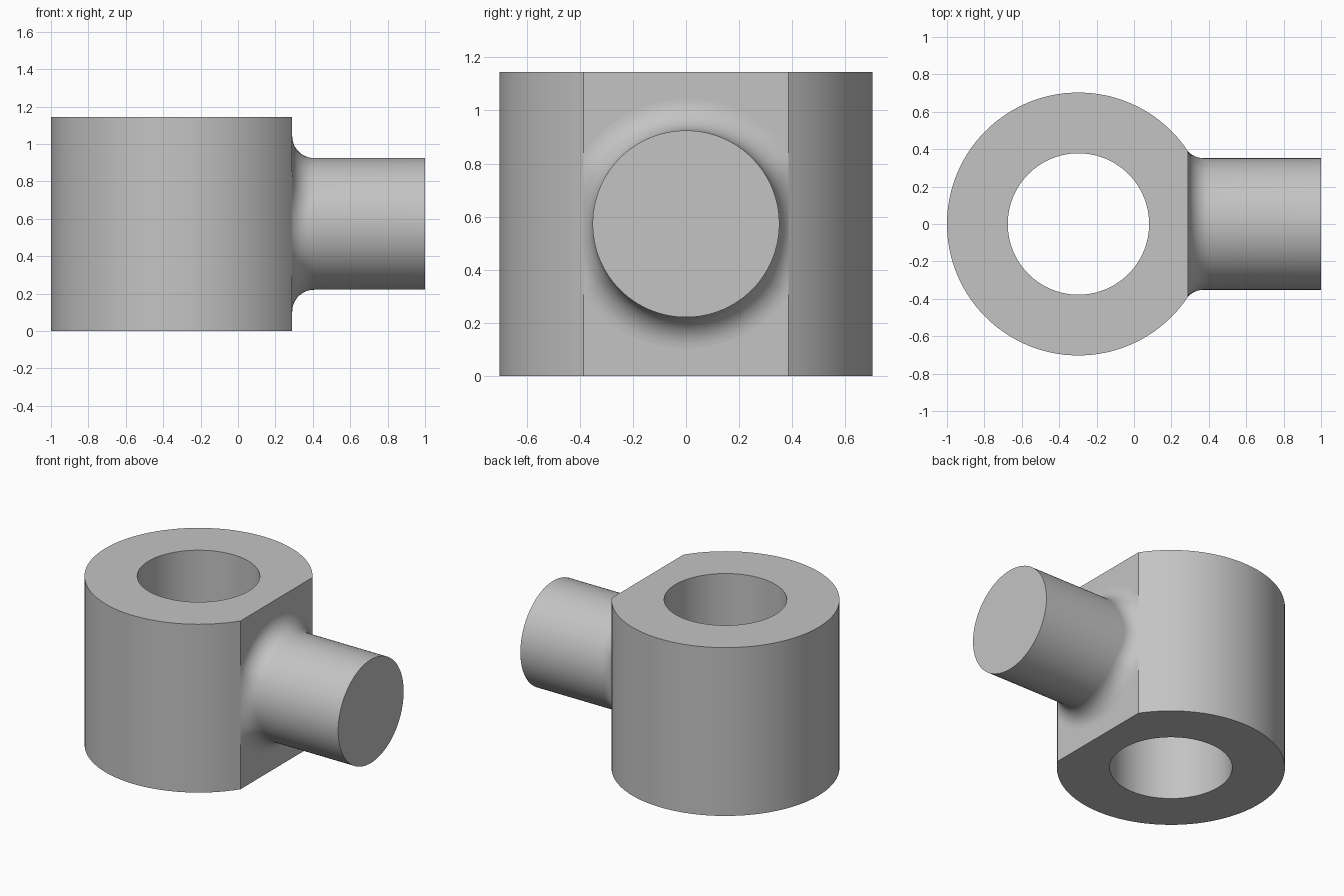
import bpy
import bmesh
from math import sin, cos, pi, acos, sqrt, radians

if "Cube" in bpy.data.objects:
    bpy.data.objects.remove(bpy.data.objects["Cube"], do_unlink=True)

CENTRE, OUTER, BORE, HEIGHT = -0.297, 0.703, 0.378, 1.145
FLAT_X = 0.29                            # plane of the flat
FLAT_D = FLAT_X - CENTRE                 # distance from the bore axis
HALF = sqrt(OUTER ** 2 - FLAT_D ** 2)    # half width of the flat
SHAFT_R, FILLET, MID = 0.352, 0.117, HEIGHT / 2
SKIRT = SHAFT_R + FILLET                 # full radius of the fillet foot

metal = bpy.data.materials.new("light_grey")
metal.use_nodes = True
GREY = (0.55, 0.55, 0.55, 1)
metal.diffuse_color = GREY
metal.node_tree.nodes["Principled BSDF"].inputs["Base Color"].default_value = GREY


def finish(bm, name):
    bmesh.ops.remove_doubles(bm, verts=bm.verts, dist=1e-5)
    bmesh.ops.recalc_face_normals(bm, faces=bm.faces)
    mesh = bpy.data.meshes.new(name)
    bm.to_mesh(mesh)
    bm.free()
    mesh.materials.append(metal)
    obj = bpy.data.objects.new(name, mesh)
    bpy.context.collection.objects.link(obj)
    bpy.ops.object.select_all(action="DESELECT")
    obj.select_set(True)
    bpy.context.view_layer.objects.active = obj
    bpy.ops.object.shade_smooth_by_angle(angle=radians(25))


def arc(start, end, steps):
    return [start + (end - start) * i / steps for i in range(steps + 1)]


def foot(t):
    """Radius of the fillet foot, held back by the side edges of the flat."""
    return min(SKIRT, HALF / max(abs(cos(t)), 1e-6))


# Bored body: outer wall, bore and end faces
bm = bmesh.new()
a0 = acos(FLAT_D / OUTER)
angles = arc(a0, 2 * pi - a0, 80) + arc(-a0, a0, 16)[1:-1]


def column(a, r):
    return [bm.verts.new((CENTRE + r * cos(a), r * sin(a), z)) for z in (0, HEIGHT)]


wall = [column(a, OUTER if i <= 80 else FLAT_D / cos(a)) for i, a in enumerate(angles)]
bore = [column(a, BORE) for a in angles]
for i in range(len(angles)):
    j = (i + 1) % len(angles)
    bm.faces.new((bore[i][0], bore[i][1], bore[j][1], bore[j][0]))
    for k in (0, 1):
        bm.faces.new((wall[i][k], wall[j][k], bore[j][k], bore[i][k]))
    if i < 80:
        bm.faces.new((wall[i][0], wall[j][0], wall[j][1], wall[i][1]))

# Flat, left open around the fillet foot
t0 = acos(HALF / SKIRT)
flat_row = wall[80:] + wall[:1]
for k, sign in ((0, -1), (1, 1)):
    curve = [bm.verts.new((FLAT_X, SKIRT * cos(t), MID + sign * SKIRT * sin(t)))
             for t in arc(t0, pi - t0, 32)]
    bm.faces.new([c[k] for c in flat_row] + curve)
finish(bm, "bored_body")

# Shaft with a fillet that rolls along the flat and its side edges
bm = bmesh.new()
turns = (arc(-t0, t0, 20)[:-1] + arc(t0, pi - t0, 32)[:-1]
         + arc(pi - t0, pi + t0, 20)[:-1] + arc(pi + t0, 2 * pi - t0, 32)[:-1])
rows = []
for t in turns:
    gap = SKIRT - foot(t)
    centre_x = FLAT_X + sqrt(FILLET ** 2 - gap ** 2)
    profile = [(centre_x - FILLET * cos(b), SKIRT - FILLET * sin(b))
               for b in arc(acos((centre_x - FLAT_X) / FILLET), pi / 2, 12)]
    profile.append((1, SHAFT_R))
    rows.append([bm.verts.new((x, r * cos(t), MID + r * sin(t))) for x, r in profile])
for i, row in enumerate(rows):
    following = rows[(i + 1) % len(rows)]
    for k in range(len(row) - 1):
        bm.faces.new((row[k], following[k], following[k + 1], row[k + 1]))
bm.faces.new([row[-1] for row in rows])
finish(bm, "shaft")
